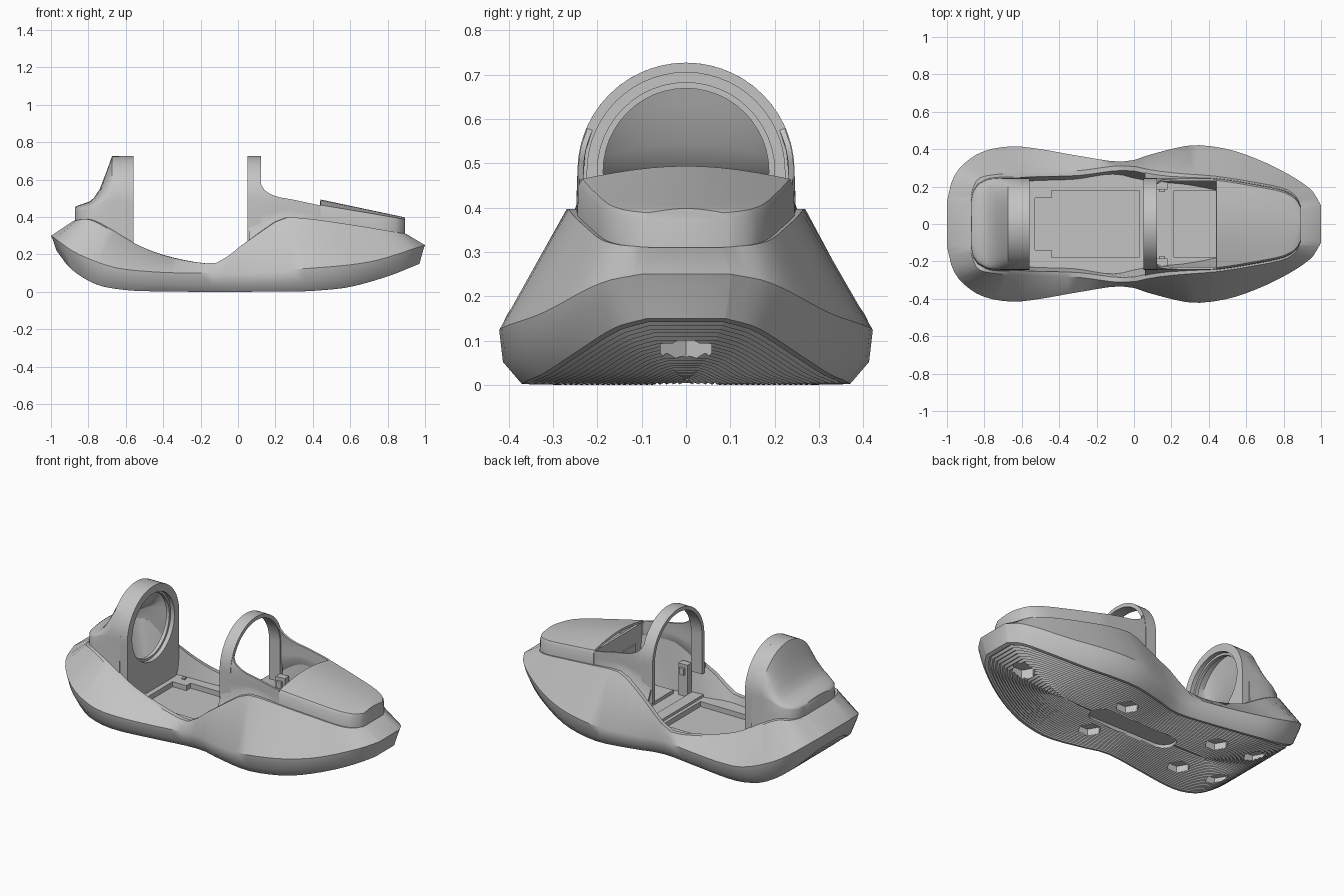
import bpy, bmesh, math
from mathutils import Matrix, Vector

old = bpy.data.objects.get("Cube")
if old:
    bpy.data.objects.remove(old)

grey = bpy.data.materials.new("light grey")
grey.use_nodes = True
grey.diffuse_color = (0.55, 0.55, 0.55, 1)
grey.node_tree.nodes["Principled BSDF"].inputs["Base Color"].default_value = grey.diffuse_color


def curve(*pts):
    """Smooth function through the (x, value) points."""
    def slope(i):
        a, b = pts[max(i - 1, 0)], pts[min(i + 1, len(pts) - 1)]
        return (b[1] - a[1]) / (b[0] - a[0])

    def f(x):
        x = min(max(x, pts[0][0]), pts[-1][0])
        i = 0
        while i < len(pts) - 2 and x > pts[i + 1][0]:
            i += 1
        (xa, a), (xb, b) = pts[i], pts[i + 1]
        h = xb - xa
        t = (x - xa) / h
        s = t * t * (3 - 2 * t)
        return a + (b - a) * s + h * t * (1 - t) * (slope(i) * (1 - t) - slope(i + 1) * t)
    return f


def smooth(ob, angle=35):
    bpy.ops.object.select_all(action="DESELECT")
    bpy.context.view_layer.objects.active = ob
    ob.select_set(True)
    bpy.ops.object.shade_smooth_by_angle(angle=math.radians(angle))


def finish(name, bm, thickness=0):
    bmesh.ops.recalc_face_normals(bm, faces=bm.faces)
    me = bpy.data.meshes.new(name)
    bm.to_mesh(me)
    bm.free()
    ob = bpy.data.objects.new(name, me)
    bpy.context.collection.objects.link(ob)
    me.materials.append(grey)
    bpy.context.view_layer.objects.active = ob
    if thickness:
        mod = ob.modifiers.new("wall", "SOLIDIFY")
        mod.thickness, mod.offset = thickness, 0
        bpy.ops.object.modifier_apply(modifier=mod.name)
    smooth(ob)
    return ob


def loft(name, sections, closed=False, loop=False, caps=(), thickness=0):
    """Skin a row of equal-length sections; caps lists the ends to fill."""
    bm = bmesh.new()
    rows = [[bm.verts.new(p) for p in s] for s in sections]
    n = len(rows[0])
    for a, b in zip(rows, rows[1:] + (rows[:1] if loop else [])):
        for i in range(n if closed else n - 1):
            j = (i + 1) % n
            bm.faces.new((a[i], a[j], b[j], b[i]))
    for end in caps:
        bm.faces.new(rows[end])
    return finish(name, bm, thickness)


def box(name, lo, hi, mirror=False):
    bm = bmesh.new()
    lo, hi = Vector(lo), Vector(hi)
    for side in ((1, -1) if mirror else (1,)):
        c = (lo + hi) / 2
        c.y *= side
        bmesh.ops.create_cube(bm, size=1, matrix=Matrix.Translation(c) @ Matrix.Diagonal((*(hi - lo), 1)))
    return finish(name, bm)


# Hull curves along the length
chine_w = curve((-1, .12), (-.97, .24), (-.9, .33), (-.8, .39), (-.65, .415), (-.5, .4), (-.3, .365),
                (-.05, .333), (.1, .375), (.3, .42), (.45, .41), (.6, .37), (.8, .28), (.95, .18), (1, .1))
chine_z = curve((-1, .3), (-.85, .2), (-.6, .12), (0, .1), (.3, .12), (.7, .16), (1, .25))
keel_z = curve((-.97, .22), (-.9, .13), (-.8, .06), (-.7, .024), (-.5, .004), (.3, .002), (.45, .009),
               (.6, .027), (.8, .083), (.97, .15))
rim_w = curve((-.88, .12), (-.85, .22), (-.8, .255), (-.6, .275), (-.3, .285), (-.1, .31), (0, .308),
              (.1, .287), (.25, .27), (.44, .255), (.65, .222), (.8, .19), (.86, .155), (.885, .115), (.9, .08))
rim_z = curve((-.88, .38), (-.8, .388), (-.7, .34), (-.56, .255), (-.4, .195), (-.2, .155), (-.1, .16),
              (0, .235), (.1, .305), (.22, .385), (.3, .398), (.6, .36), (.9, .31))

STEPS = 44
US = [-math.cos(math.pi * i / STEPS) for i in range(STEPS + 1)]


def ring(fn):
    half = [fn(u) for u in US]
    return half + [(x, -y, z) for x, y, z in reversed(half)]


def sole(s, lift):
    """One concentric line of the ridged underside."""
    def fn(u):
        x = .97 * u * (.5 + .5 * s)
        return x, .88 * chine_w(u) * s, keel_z(x) + lift
    return ring(fn)


def lower_side(u):
    z = keel_z(.97 * u)
    return .992 * u, .98 * chine_w(u), z + (.4 + .4 * u ** 4) * (chine_z(u) - z)


def rim(scale, inset):
    def fn(u):
        x = .01 + .89 * u
        return .01 + scale * u, rim_w(x) - inset, rim_z(x)
    return ring(fn)


# Hull with stepped underside and open tub
RIDGES = 24
FLOOR = .11
rows = []
for k in range(1, RIDGES):
    rows += [sole(k / RIDGES - .02, .008), sole(k / RIDGES, 0)]
rows += [sole(1, 0), ring(lower_side), ring(lambda u: (u, chine_w(u), chine_z(u))), rim(.89, 0),
         rim(.865, .025), ring(lambda u: (.72 * u - .06, rim_w(.01 + .89 * u) - .045, FLOOR))]
hull = loft("hull", rows, closed=True, caps=(0, -1))


# Sunken tray, stud sockets and long underside recess
def pockets(bm):
    bmesh.ops.create_cube(bm, size=1, matrix=Matrix.Translation((-.25, 0, .18)) @ Matrix.Diagonal((.56, .36, .2, 1)))
    for x, y in [(.78, 0)] + [(x, s * .16) for x in (.18, -.45, -.72) for s in (1, -1)]:
        spin = Matrix.Rotation(math.pi / 6, 4, "Z")
        bmesh.ops.create_cone(bm, cap_ends=True, segments=6, radius1=.066, radius2=.066, depth=.1,
                              matrix=Matrix.Translation((x, y, keel_z(x) - .005)) @ spin)
    outline = []
    for end, start in ((.23, -90), (-.21, 90)):
        for i in range(9):
            a = math.radians(start + i * 22.5)
            outline.append(bm.verts.new((end + .07 * math.cos(a), .07 * math.sin(a), -.02)))
    top = bmesh.ops.extrude_face_region(bm, geom=[bm.faces.new(outline)])["geom"]
    bmesh.ops.translate(bm, verts=[v for v in top if isinstance(v, bmesh.types.BMVert)], vec=(0, 0, .045))


tool = bmesh.new()
pockets(tool)
cutter = finish("cutter", tool)
cut = hull.modifiers.new("cut", "BOOLEAN")
cut.operation, cut.solver, cut.object = "DIFFERENCE", "EXACT", cutter
bpy.context.view_layer.objects.active = hull
bpy.ops.object.modifier_apply(modifier=cut.name)
bpy.data.objects.remove(cutter)
smooth(hull, 40)

# Front hood: arched lid closed at the nose
side_z = curve((.44, .46), (.885, .385))
crest_z = curve((.44, .488), (.885, .394))


def hood_section(x):
    w, zs, zt = rim_w(x) - .015, side_z(x), crest_z(x)
    arch = [(x, y * (w - .01), zs + (zt - zs) * math.cos(y * math.pi / 2)) for y in [1 - i / 6 for i in range(13)]]
    return [(x, w, rim_z(x) - .02), (x, w - .003, zs - .012)] + arch + [(x, .003 - w, zs - .012), (x, -w, rim_z(x) - .02)]


hood_x = [.44 + .4 * i / 10 for i in range(11)] + [.855, .87, .88, .888]
loft("front_hood", [hood_section(x) for x in hood_x], caps=(-1,), thickness=.012)

# Cockpit side walls sweeping up into the hoop
R, HUB = .245, .482
sweep_z = curve((.06, .62), (.12, .58), (.14, .545), (.2, .512), (.3, .492), (.44, .462))
for side, label in ((1, "back"), (-1, "front")):
    walls = []
    for i in range(20):
        x = .06 + .38 * i / 19
        foot, z = rim_w(x) - .018, sweep_z(x)
        row = [(x, side * foot, rim_z(x) - .02)]
        for k in range(1, 6):
            zk = rim_z(x) + (z - rim_z(x)) * k / 5
            y = min(foot - .003, math.sqrt((R - .008) ** 2 - max(zk - HUB, 0) ** 2))
            row.append((x, side * y, zk))
        walls.append(row)
    loft(label + "_cockpit_wall", walls, thickness=.012)


# Front hoop
def hoop_section(y, z, dy, dz, x0=.05, x1=.122, t=.022):
    return [(x0, y, z), (x1, y, z), (x1, y - t * dy, z - t * dz), (x0, y - t * dy, z - t * dz)]


hoop = [hoop_section(R, .25, 1, 0)]
for i in range(29):
    c, s = math.cos(math.pi * i / 28), math.sin(math.pi * i / 28)
    hoop.append(hoop_section(R * c, HUB + R * s, c, s))
hoop.append(hoop_section(-R, .25, -1, 0))
loft("front_hoop", hoop, closed=True, caps=(0, -1))


# Rear ring plate with round opening, and its inner lip
def ring_plate(name, x0, x1, inner, outer=None):
    sections = []
    for i in range(48):
        c, s = math.cos(math.tau * i / 48), math.sin(math.tau * i / 48)
        r = outer or (R if s >= 0 else min(R / max(abs(c), .01), (HUB - FLOOR) / -s))
        sections.append([(x, q * c, HUB + q * s) for x, q in ((x0, r), (x1, r), (x1, inner), (x0, inner))])
    loft(name, sections, closed=True, loop=True)


ring_plate("rear_ring", -.61, -.56, .2)
ring_plate("rear_ring_lip", -.605, -.585, .187, .205)

# Rear cowl: tall arch falling to a low tail deck
cowl = []
for x, w, spring, top in ((-.608, R - .006, HUB, .721), (-.67, R - .006, HUB, .721), (-.7, .239, .48, .634),
                          (-.735, .237, .472, .545), (-.765, .235, .46, .5), (-.79, .228, .448, .478),
                          (-.83, .205, .44, .464), (-.855, .17, .435, .456), (-.865, .12, .435, .451)):
    base = rim_z(x) - .03
    row = [(x, w + .01, base), (x, w + .003, (base + spring) / 2)]
    row += [(x, w * math.cos(math.pi * i / 24), spring + (top - spring) * math.sin(math.pi * i / 24)) for i in range(25)]
    cowl.append(row + [(x, -w - .003, (base + spring) / 2), (x, -w - .01, base)])
loft("rear_cowl", cowl, caps=(-1,), thickness=.012)

# Cockpit fittings
box("hatch_panel", (.21, -.18, FLOOR - .01), (.44, .18, FLOOR + .02))
box("cockpit_step", (.05, -.24, FLOOR - .01), (.12, .24, FLOOR + .015))
box("bulkhead", (.45, -.225, FLOOR - .01), (.465, .225, .45))
box("bulkhead_frames", (.442, .04, .25), (.452, .16, .35), mirror=True)
box("side_posts", (.12, .185, FLOOR - .01), (.18, .225, .3), mirror=True)
box("post_clips", (.135, .17, .24), (.165, .19, .28), mirror=True)
box("tray_corner_blocks", (-.53, .14, .07), (-.44, .18, FLOOR), mirror=True)
box("floor_studs", (-.51, .195, FLOOR - .01), (-.49, .215, FLOOR + .008), mirror=True)
